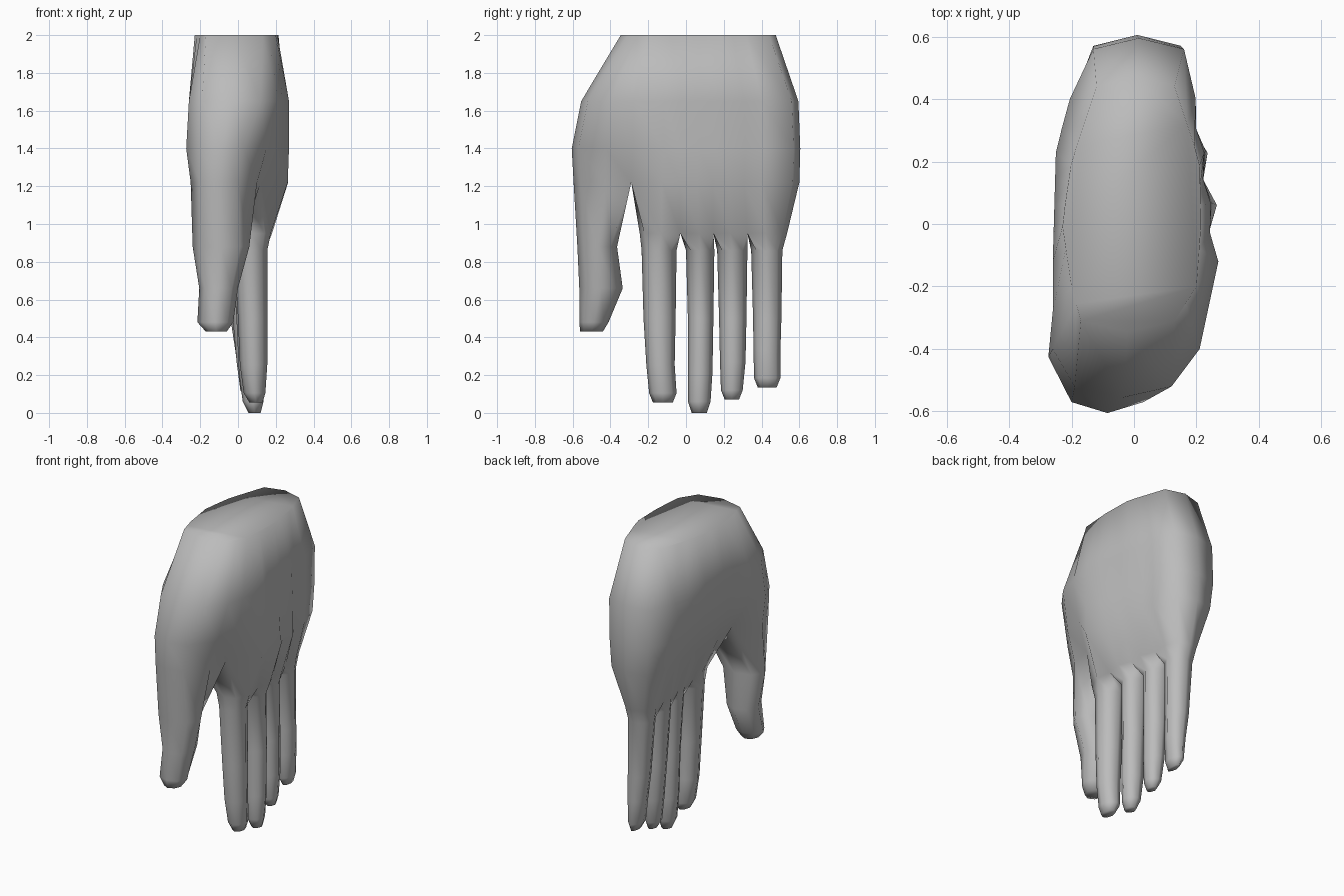
import bpy, bmesh

cube = bpy.data.objects.get("Cube")
if cube:
    bpy.data.objects.remove(cube, do_unlink=True)

skin = bpy.data.materials.new("grey skin")
skin.use_nodes = True
grey = (0.5, 0.5, 0.5, 1)
skin.diffuse_color = grey
skin.node_tree.nodes["Principled BSDF"].inputs["Base Color"].default_value = grey

bm = bmesh.new()


def widths(keys, y):
    """Low and high x at y, interpolated between (y, low, high) keys."""
    if y <= keys[0][0]:
        return keys[0][1:]
    for a, b in zip(keys, keys[1:]):
        if y <= b[0]:
            t = (y - a[0]) / (b[0] - a[0])
            return [a[i] + (b[i] - a[i]) * t for i in (1, 2)]
    return keys[-1][1:]


def loop(rim):
    """Closed loop: front point, +x side, back point, -x side."""
    front, plus, back, minus = rim
    return [front] + plus + [back] + minus[::-1]


def section(z, ys, keys, bulge, dips=(), depth=0.0):
    """Vertices round the hand at one height, dipping between the knuckles."""
    plus, minus = [], []
    for i, y in enumerate(ys):
        lo, hi = widths(keys, y)
        plus.append(bm.verts.new((hi - (depth if i in dips else 0), y, z)))
        minus.append(bm.verts.new((lo, y, z)))

    def end(i, y):
        return bm.verts.new(((plus[i].co.x + minus[i].co.x) / 2, y, z))
    return end(0, ys[0] - bulge), plus, end(-1, ys[-1] + bulge), minus


def bridge(a, b):
    for i in range(len(a)):
        j = (i + 1) % len(a)
        bm.faces.new((a[i], a[j], b[j], b[i]))


def split(rim, cuts, lift):
    """Split a rim into lobes that share a raised web point at each cut."""
    front, plus, back, minus = rim
    ends = {0: front, len(plus) - 1: back}
    for c in cuts:
        co = (plus[c].co + minus[c].co) / 2
        co.z += lift
        ends[c] = bm.verts.new(co)
    stops = sorted(ends)
    return [(ends[a], plus[a:b + 1], ends[b], minus[a:b + 1])
            for a, b in zip(stops, stops[1:])]


def digit(rim, rings):
    """Eight-sided digit through (z, y0, y1, x0, x1) rings, closed at the tip."""
    last = loop(rim)
    for z, y0, y1, x0, x1 in rings:
        e, w = (y1 - y0) * 0.16, (x1 - x0) * 0.16
        keys = [(y0 + e, x0 + w, x1 - w), ((y0 + y1) / 2, x0, x1),
                (y1 - e, x0 + w, x1 - w)]
        new = loop(section(z, [k[0] for k in keys], keys, e))
        bridge(last, new)
        last = new
    bm.faces.new(last)


# Wrist to thumb crotch: height, (front, crotch, back), knuckle dip, width keys
upper = [
    (2.0, (-0.31, -0.2, 0.44), 0.0,
     [(-0.31, -0.17, 0.13), (-0.2, -0.2, 0.2), (0.0, -0.23, 0.215),
      (0.2, -0.2, 0.21), (0.44, -0.12, 0.13)]),
    (1.65, (-0.52, -0.28, 0.56), 0.015,
     [(-0.52, -0.19, 0.12), (-0.4, -0.26, 0.21), (-0.12, -0.26, 0.27),
      (0.23, -0.25, 0.225), (0.39, -0.21, 0.2), (0.56, -0.13, 0.16)]),
    (1.4, (-0.57, -0.28, 0.57), 0.02,
     [(-0.57, -0.2, 0.03), (-0.43, -0.275, 0.15), (-0.28, -0.25, 0.19),
      (-0.12, -0.23, 0.27), (0.23, -0.22, 0.23), (0.39, -0.2, 0.2), (0.57, -0.13, 0.15)]),
    (1.22, (-0.56, -0.29, 0.565), 0.03,
     [(-0.56, -0.2, 0.0), (-0.43, -0.255, 0.1), (-0.29, -0.13, 0.12), (-0.12, -0.15, 0.27),
      (0.07, -0.15, 0.265), (0.23, -0.15, 0.235), (0.39, -0.15, 0.2), (0.565, -0.11, 0.14)]),
]
# Finger and web stations across the palm, as a share of its breadth
shares = [0.19, 0.3, 0.41, 0.505, 0.605, 0.7, 0.81, 1]
rim = None
for z, (front, crotch, back), depth, keys in upper:
    ys = [front, (front + crotch) / 2, crotch]
    ys += [crotch + (back - crotch) * s for s in shares]
    new = section(z, ys, keys, 0.035, (4, 6, 8), depth)
    if rim:
        bridge(loop(rim), loop(new))
    else:
        bm.faces.new(loop(new))
    rim = new

# Thumb
thumb, palm = split(rim, [2], 0.01)
digit(thumb, [(0.88, -0.575, -0.365, -0.24, 0.06), (0.66, -0.565, -0.335, -0.205, 0.0),
              (0.48, -0.565, -0.41, -0.215, -0.025), (0.43, -0.56, -0.44, -0.17, -0.06)])

# Lower palm and knuckle webs
knuckles = section(0.95, [-0.22, -0.13, -0.03, 0.07, 0.145, 0.235, 0.325, 0.42, 0.51],
                   [(-0.22, 0.0, 0.14), (-0.1, -0.03, 0.185), (0.07, -0.04, 0.18),
                    (0.235, -0.06, 0.15), (0.42, -0.08, 0.12), (0.51, -0.05, 0.08)],
                   0.025, (2, 4, 6), 0.02)
bridge(loop(palm), loop(knuckles))

# Fingers: root y range, tip y range, tip height, x shift
fingers = [(-0.235, -0.05, -0.185, -0.06, 0.055, 0.0),
           (0.0, 0.15, 0.02, 0.12, 0.01, -0.01),
           (0.165, 0.325, 0.195, 0.29, 0.07, -0.035),
           (0.345, 0.51, 0.37, 0.49, 0.135, -0.05)]
for lobe, (a, b, c, d, tip, dx) in zip(split(knuckles, [2, 4, 6], 0.01), fingers):
    digit(lobe, [(0.86, a, b, -0.02 + dx, 0.155 + dx),
                 (0.5, a + 0.01, b - 0.005, 0.0 + dx * 0.8, 0.155 + dx),
                 (tip + 0.2, (a + c) / 2, b - 0.01, 0.01 + dx / 2, 0.155 + dx),
                 (tip + 0.05, c - 0.01, d + 0.01, 0.03 + dx / 2, 0.145 + dx),
                 (tip, c + 0.01, d - 0.01, 0.06 + dx / 2, 0.13 + dx)])

bmesh.ops.recalc_face_normals(bm, faces=bm.faces)
# Rest the longest fingertip on the ground
low = min(v.co.z for v in bm.verts)
for v in bm.verts:
    if v.co.z < low + 0.001:
        v.co.z = 0
for f in bm.faces:
    f.smooth = True
mesh = bpy.data.meshes.new("hand")
bm.to_mesh(mesh)
bm.free()
mesh.materials.append(skin)
bpy.context.collection.objects.link(bpy.data.objects.new("hand", mesh))
